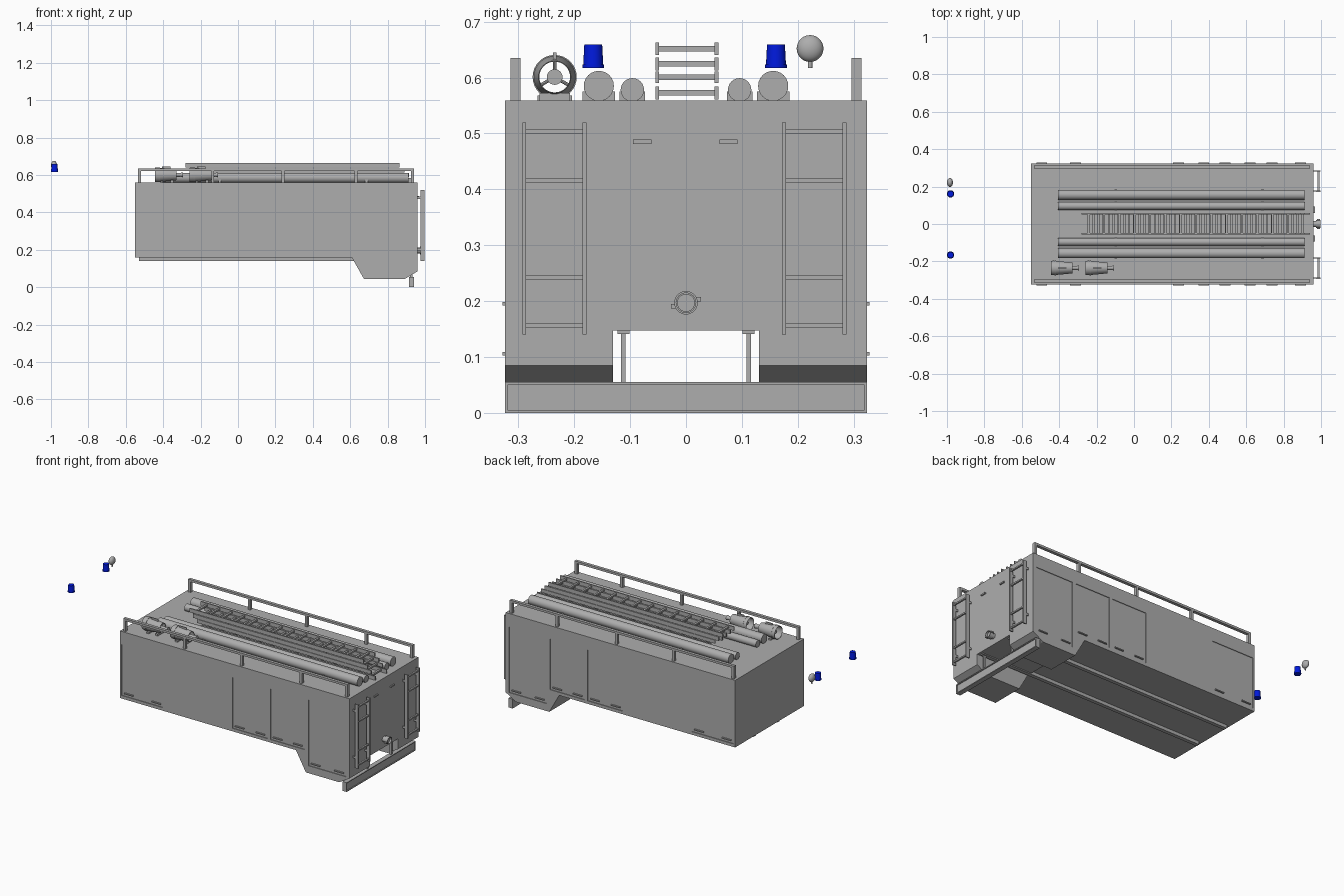
import bpy, bmesh
from math import pi, sin, cos, radians
from mathutils import Vector, Matrix

if "Cube" in bpy.data.objects:
    bpy.data.objects.remove(bpy.data.objects["Cube"])

grey = bpy.data.materials.new("body_grey")
grey.diffuse_color = (0.42, 0.42, 0.42, 1)
grey.use_nodes = True
grey.node_tree.nodes["Principled BSDF"].inputs["Base Color"].default_value = grey.diffuse_color
blue = bpy.data.materials.new("beacon_blue")
blue.diffuse_color = (0.0, 0.01, 0.72, 1)
blue.use_nodes = True
blue.node_tree.nodes["Principled BSDF"].inputs["Base Color"].default_value = blue.diffuse_color


def finish(bm, name, smooth=False, mat=grey):
    bmesh.ops.recalc_face_normals(bm, faces=bm.faces)
    me = bpy.data.meshes.new(name)
    bm.to_mesh(me)
    bm.free()
    me.materials.append(mat)
    ob = bpy.data.objects.new(name, me)
    bpy.context.collection.objects.link(ob)
    if smooth:
        bpy.ops.object.select_all(action='DESELECT')
        ob.select_set(True)
        bpy.context.view_layer.objects.active = ob
        bpy.ops.object.shade_smooth_by_angle(angle=radians(35))
    return ob


def add_box(bm, x0, x1, y0, y1, z0, z1):
    m = Matrix.Translation(((x0 + x1) / 2, (y0 + y1) / 2, (z0 + z1) / 2))
    m = m @ Matrix.Diagonal((abs(x1 - x0), abs(y1 - y0), abs(z1 - z0), 1))
    bmesh.ops.create_cube(bm, size=1, matrix=m)


def boxes(name, items):
    bm = bmesh.new()
    for b in items:
        add_box(bm, *b)
    return finish(bm, name)


def add_rod(bm, a, b, r1, r2=None, n=24):
    a, b = Vector(a), Vector(b)
    rot = (b - a).to_track_quat('Z', 'Y').to_matrix().to_4x4()
    bmesh.ops.create_cone(bm, cap_ends=True, segments=n, radius1=r1,
                          radius2=r1 if r2 is None else r2, depth=(b - a).length,
                          matrix=Matrix.Translation((a + b) / 2) @ rot)


def add_lathe(bm, prof, origin, n=32):
    # closed (x, radius) profile spun about the x axis
    rings = [[bm.verts.new((origin[0] + x, origin[1] + r * cos(2 * pi * i / n),
                            origin[2] + r * sin(2 * pi * i / n))) for x, r in prof] for i in range(n)]
    k = len(prof)
    for i in range(n):
        for j in range(k):
            bm.faces.new((rings[i][j], rings[(i + 1) % n][j],
                          rings[(i + 1) % n][(j + 1) % k], rings[i][(j + 1) % k]))


def cut(ob, cutter):
    mod = ob.modifiers.new("cut", 'BOOLEAN')
    mod.object, mod.operation, mod.solver = cutter, 'DIFFERENCE', 'EXACT'
    bpy.context.view_layer.objects.active = ob
    bpy.ops.object.modifier_apply(modifier=mod.name)
    bpy.data.objects.remove(cutter)


# Body: side profile extruded across the width
W = 0.324
prof = [(-0.55, 0.16), (0.608, 0.16), (0.673, 0.045), (0.893, 0.045), (0.96, 0.085), (0.96, 0.559), (-0.55, 0.559)]
bm = bmesh.new()
f = bm.faces.new([bm.verts.new((x, -W, z)) for x, z in prof])
ext = bmesh.ops.extrude_face_region(bm, geom=[f])
bmesh.ops.translate(bm, vec=(0, 2 * W, 0), verts=[v for v in ext['geom'] if isinstance(v, bmesh.types.BMVert)])
body = finish(bm, "equipment_body")

# Rear centre channel and recessed locker doors
cut(body, boxes("channel_cutter", [(0.5, 1.1, -0.131, 0.131, -0.1, 0.147)]))
doors = [(-0.54, -0.265, 0.178), (0.19, 0.42, 0.178), (0.44, 0.668, 0.178), (0.69, 0.938, 0.089)]
cut(body, boxes("door_cutter", [(a, b, s * (W - 0.004), s * (W + 0.05), z, 0.48)
                                for a, b, z in doors for s in (-1, 1)]))

# Door handles, two per locker on each side
boxes("door_handles", [(x, x + 0.058, s * (W - 0.006), s * (W + 0.004), z + 0.014, z + 0.02)
                       for a, b, z in doors for x in (a + 0.018, b - 0.076) for s in (-1, 1)])

# Chassis rails, bumper posts and rear bumper
boxes("chassis_rails", [(-0.53, 0.944, s * 0.101, s * 0.123, 0.141, 0.162) for s in (-1, 1)])
boxes("bumper_posts", [(0.919, 0.934, s * 0.108, s * 0.116, 0.05, 0.145) for s in (-1, 1)])
bumper = boxes("rear_bumper", [(0.914, 0.942, -W, W, 0, 0.055)])
cut(bumper, boxes("bumper_cutter", [(0.937, 1.0, -W + 0.005, W - 0.005, 0.005, 0.05)]))

# Rear ladders with wall brackets
for s, name, o in ((-1, "left", 0.006), (1, "right", 0)):
    parts = [(0.975, 0.996, s * (y + o), s * (y + o + 0.007), 0.14, 0.52) for y in (0.172, 0.28)]
    parts += [(0.982, 0.992, s * (0.175 + o), s * (0.284 + o), z - 0.004, z + 0.004)
              for z in (0.157, 0.243, 0.415, 0.503)]
    parts += [(0.95, 0.98, s * (y + o), s * (y + o + 0.005), z, z + 0.012)
              for y in (0.173, 0.281) for z in (0.195, 0.472)]
    boxes("rear_ladder_" + name, parts)

# Rear hose outlet with a raised rim and lugs, and small rear handles
bm = bmesh.new()
add_rod(bm, (0.95, 0, 0.197), (0.988, 0, 0.197), 0.016)
add_lathe(bm, [(0.974, 0.015), (0.974, 0.021), (0.998, 0.021), (0.998, 0.0175), (0.985, 0.0175), (0.985, 0.015)],
          (0, 0, 0.197))
finish(bm, "rear_outlet", True)
boxes("outlet_lugs", [(0.978, 0.994, -0.027, -0.018, 0.187, 0.195), (0.978, 0.994, 0.018, 0.027, 0.199, 0.207)])
boxes("rear_handles", [(0.95, 0.967, s * 0.077 - 0.0175, s * 0.077 + 0.0155, 0.481, 0.489) for s in (-1, 1)])

# Roof side railings
parts = []
for s in (-1, 1):
    parts.append((-0.535, 0.94, s * 0.296, s * 0.314, 0.622, 0.635))
    parts += [(x - 0.008, x + 0.008, s * 0.296, s * 0.314, 0.557, 0.623) for x in (-0.527, -0.135, 0.24, 0.632, 0.932)]
boxes("roof_railings", parts)

# Suction pipes with cradles, mirrored
bm = bmesh.new()
cradles = []
for s in (-1, 1):
    for y, z, r in ((0.156, 0.585, 0.027), (0.096, 0.578, 0.021)):
        add_rod(bm, (-0.406, s * y, z), (0.912, s * y, z), r)
        cradles += [(x, x + 0.015, s * y - r - 0.002, s * y + r + 0.002, 0.557, 0.575) for x in (-0.105, 0.679)]
finish(bm, "roof_pipes", True)
boxes("pipe_cradles", cradles)

# Stack of four roof ladder sections, stepped at the ends
for i, (z0, z1) in enumerate(((0.64, 0.663), (0.613, 0.636), (0.59, 0.611), (0.561, 0.584))):
    x0, x1, zc = -0.282 + 0.026 * i, 0.863 + 0.026 * i, (z0 + z1) / 2
    parts = [(x0, x1, -0.055, -0.048, z0, z1), (x0, x1, 0.051, 0.058, z0, z1)]
    n = 14
    for k in range(n):
        x = x0 + 0.04 + k * (x1 - x0 - 0.08) / (n - 1)
        parts.append((x - 0.006, x + 0.006, -0.05, 0.053, zc - 0.005, zc + 0.005))
    boxes("roof_ladder_%d" % (i + 1), parts)

# Two tapered nozzles with spoked ends on the roof
for i, x in enumerate((-0.445, -0.258)):
    y, z = -0.235, 0.601
    bm = bmesh.new()
    add_lathe(bm, [(0, 0.0375), (0.012, 0.039), (0.115, 0.029), (0.115, 0.0275), (0.02, 0.036), (0, 0.036)], (x, y, z))
    add_rod(bm, (x + 0.02, y, z), (x + 0.135, y, z), 0.011)
    add_rod(bm, (x + 0.135, y, z), (x + 0.152, y, z), 0.01, 0.014)
    for a in (90, 210, 330):
        d = Vector((0, cos(radians(a)), sin(radians(a)))) * 0.029
        add_rod(bm, (x + 0.108, y, z), Vector((x + 0.108, y, z)) + d, 0.003, n=8)
    add_lathe(bm, [(0.02, 0.036), (0.02, 0.0395), (0.028, 0.0395), (0.028, 0.036)], (x, y, z))
    finish(bm, "nozzle_%d" % (i + 1), True)
    # Cradle cheeks stay outside the hollow barrel
    boxes("nozzle_mount_%d" % (i + 1), [(x + 0.03, x + 0.045, -0.266, -0.204, 0.557, 0.568),
                                        (x + 0.085, x + 0.1, -0.262, -0.208, 0.557, 0.572),
                                        (x + 0.04, x + 0.085, -0.238, -0.232, 0.632, 0.645)])

# Blue beacons at the front
for y, name in ((-0.166, "left"), (0.161, "right")):
    bm = bmesh.new()
    add_rod(bm, (-0.981, y, 0.617), (-0.981, y, 0.623), 0.0195)
    add_rod(bm, (-0.981, y, 0.621), (-0.981, y, 0.659), 0.018, 0.016)
    finish(bm, "beacon_" + name, True, blue)

# Searchlight on a short stem
bm = bmesh.new()
bmesh.ops.create_uvsphere(bm, u_segments=24, v_segments=14, radius=1,
                          matrix=Matrix.Translation((-0.984, 0.222, 0.652)) @ Matrix.Diagonal((0.016, 0.024, 0.024, 1)))
add_rod(bm, (-0.984, 0.222, 0.617), (-0.984, 0.222, 0.635), 0.004, n=12)
finish(bm, "searchlight", True)
